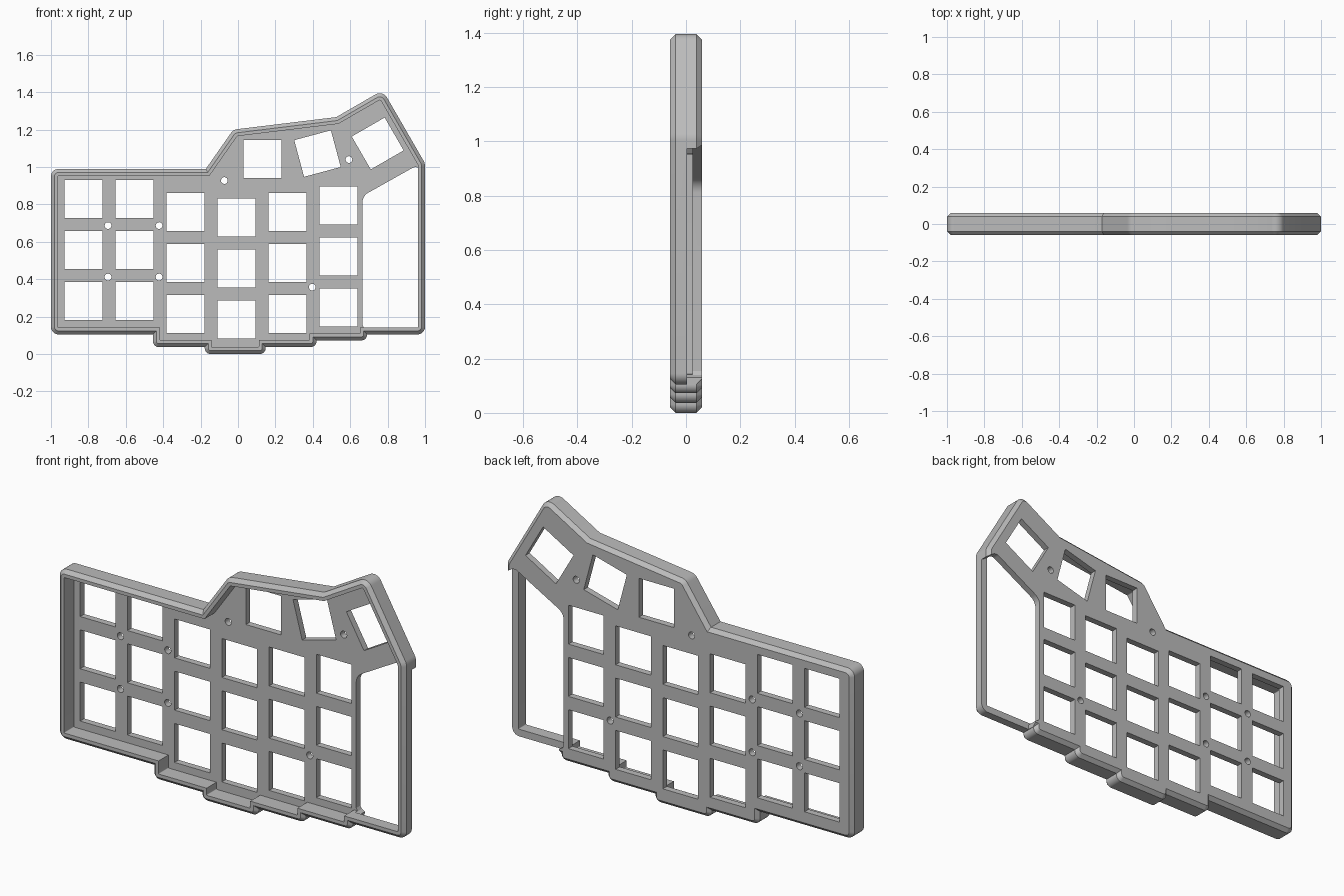
import bpy, bmesh, math
from mathutils import Vector

if "Cube" in bpy.data.objects:
    bpy.data.objects.remove(bpy.data.objects["Cube"])

BACK, PLATE_FRONT, LEDGE = 0.058, 0.024, 0.004
BEVEL, WALL = 0.019, 0.037
KEY, PITCH = 0.203, 0.2725

grey = bpy.data.materials.new("case grey")
grey.use_nodes = True
grey.diffuse_color = (0.5, 0.5, 0.5, 1)
grey.node_tree.nodes["Principled BSDF"].inputs["Base Color"].default_value = grey.diffuse_color


def rounded(corners, inset=0.0, seg=7):
    """Counter-clockwise (x, z, radius) corners, moved inward and rounded; radius 0 stays sharp."""
    pts = [Vector(c[:2]) for c in corners]
    out = []
    for i, p in enumerate(pts):
        r = corners[i][2]
        a = (pts[i - 1] - p).normalized()
        b = (pts[(i + 1) % len(pts)] - p).normalized()
        n1, n2 = Vector((a.y, -a.x)), Vector((-b.y, b.x))
        q = p + (n1 + n2) * inset / (1 + n1.dot(n2))
        if r == 0:
            out.append(q)
            continue
        r = max(r - inset, 0.004)
        half = a.angle(b) / 2
        t = r / math.tan(half)
        centre = q + (a + b).normalized() * r / math.sin(half)
        v0, v1 = q + a * t - centre, q + b * t - centre
        for k in range(seg + 1):
            out.append(centre + v0.lerp(v1, k / seg).normalized() * r)
    return out


def circle(x, z, radius, sides, turn=0.0):
    angles = [turn + math.tau * k / sides for k in range(sides)]
    return [Vector((x + radius * math.cos(a), z + radius * math.sin(a))) for a in angles]


def loft(bm, sections):
    """Skin a list of (loop, y) sections and cap both ends."""
    rings = [[bm.verts.new((p.x, y, p.y)) for p in loop] for loop, y in sections]
    for r0, r1 in zip(rings, rings[1:]):
        for i in range(len(r0)):
            j = (i + 1) % len(r0)
            bm.faces.new((r0[i], r0[j], r1[j], r1[i]))
    bm.faces.new(rings[0][::-1])
    bm.faces.new(rings[-1])


def finish(bm, name):
    bmesh.ops.recalc_face_normals(bm, faces=bm.faces)
    mesh = bpy.data.meshes.new(name)
    bm.to_mesh(mesh)
    bm.free()
    mesh.materials.append(grey)
    obj = bpy.data.objects.new(name, mesh)
    bpy.context.collection.objects.link(obj)
    return obj


# Case: bevelled tray with a raised rim and a plate at the back
outline = [
    (-1, 0.105, 0.04), (-0.455, 0.105, 0), (-0.455, 0.037, 0.032), (-0.178, 0.037, 0),
    (-0.178, 0, 0.032), (0.148, 0, 0.032), (0.148, 0.037, 0), (0.42, 0.037, 0.032),
    (0.42, 0.073, 0), (0.69, 0.073, 0.03), (0.69, 0.105, 0), (1, 0.105, 0.04),
    (1, 1.02, 0.06), (0.774, 1.411, 0.045), (0.525, 1.267, 0), (-0.025, 1.2, 0.045),
    (-0.172, 0.99, 0), (-1, 0.99, 0.04),
]
outer, chamfer, cavity = (rounded(outline, d) for d in (0, BEVEL, WALL))
bm = bmesh.new()
loft(bm, [(chamfer, BACK), (outer, BACK - BEVEL), (outer, BEVEL - BACK),
          (chamfer, -BACK), (cavity, -BACK), (cavity, PLATE_FRONT)])
case = finish(bm, "keyboard_case")

# Switch openings: staggered columns and three fanned thumb keys
keys = [(-0.826 + PITCH * col, top - PITCH * row, 0)
        for col, top in enumerate((0.829, 0.829, 0.759, 0.73, 0.759, 0.794)) for row in range(3)]
keys += [(0.13, 1.043, 0), (0.425, 1.072, 15), (0.747, 1.126, 30)]
loops = [circle(x, z, KEY / math.sqrt(2), 4, math.radians(turn + 45)) for x, z, turn in keys]

# Screw holes
screws = [(-0.695, 0.687), (-0.422, 0.687), (-0.695, 0.412), (-0.422, 0.412),
          (-0.073, 0.928), (0.397, 0.358), (0.593, 1.04)]
loops += [circle(x, z, 0.018, 24) for x, z in screws]

bm = bmesh.new()
for loop in loops:
    loft(bm, [(loop, 0), (loop, 0.1)])

# Side bay, open through the back half of the wall
bay = rounded([(0.692, 0, 0), (1.1, 0, 0), (1.1, 0.91, 0), (0.95, 1.005, 0.035),
               (0.665, 0.845, 0.06), (0.665, 0.155, 0), (0.674, 0.14, 0), (0.692, 0.131, 0)])
loft(bm, [(bay, LEDGE), (bay, 0.1)])
cutter = finish(bm, "openings_cutter")
cutter.hide_render = True

cut = case.modifiers.new("openings", "BOOLEAN")
cut.object = cutter
cut.operation = "DIFFERENCE"
cut.solver = "EXACT"
bpy.ops.object.select_all(action="DESELECT")
case.select_set(True)
bpy.context.view_layer.objects.active = case
bpy.ops.object.modifier_apply(modifier=cut.name)
bpy.data.objects.remove(cutter)
bpy.ops.object.shade_smooth_by_angle(angle=math.radians(30))
